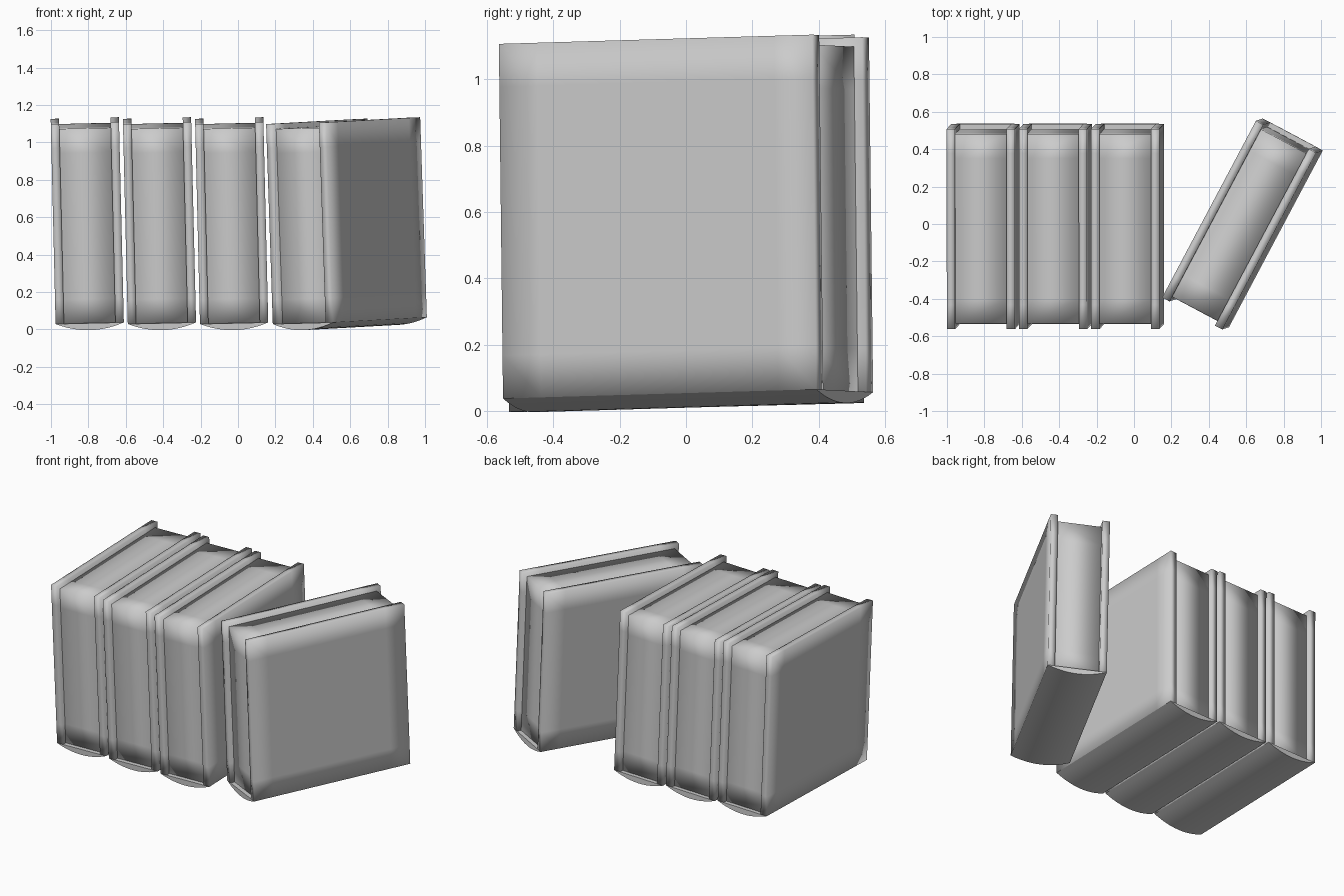
import bpy, bmesh, math
from mathutils import Matrix, Vector, Euler

cube = bpy.data.objects.get("Cube")
if cube:
    bpy.data.objects.remove(cube, do_unlink=True)

# One plain grey for everything
grey = bpy.data.materials.new("plain grey")
grey.use_nodes = True
colour = (0.6, 0.6, 0.6, 1)
grey.diffuse_color = colour
grey.node_tree.nodes["Principled BSDF"].inputs["Base Color"].default_value = colour

# Shared book proportions
WIDTH, DEPTH, HEIGHT = 0.365, 1.07, 1.07
COVER = 0.045
RECESS = 0.028
SPINE_DROP = 0.037
MARGIN = 0.13


def finish(bm, name, place):
    bmesh.ops.recalc_face_normals(bm, faces=bm.faces)
    mesh = bpy.data.meshes.new(name)
    bm.to_mesh(mesh)
    bm.free()
    mesh.materials.append(grey)
    obj = bpy.data.objects.new(name, mesh)
    bpy.context.collection.objects.link(obj)
    obj.matrix_world = place
    return obj


def soft_box(name, size, centre, place):
    """Box with support cuts near its edges, shaded smooth for soft borders."""
    bm = bmesh.new()
    bmesh.ops.create_cube(bm, size=1, matrix=Matrix.Diagonal((*size, 1)))
    for axis in (1, 2):
        normal = Vector((0, 0, 0))
        normal[axis] = 1
        for side in (-1, 1):
            bmesh.ops.bisect_plane(
                bm, geom=bm.verts[:] + bm.edges[:] + bm.faces[:],
                plane_co=normal * side * (size[axis] / 2 - MARGIN), plane_no=normal)
    bmesh.ops.translate(bm, verts=bm.verts, vec=centre)
    for face in bm.faces:
        face.smooth = True
    return finish(bm, name, place)


def spine(name, place):
    """Rounded binding: a shallow arc profile run along the depth."""
    bm = bmesh.new()
    steps = 12
    profile = []
    for i in range(steps + 1):
        t = 2 * i / steps - 1
        profile.append(bm.verts.new((t * WIDTH / 2, -DEPTH / 2,
                                     -HEIGHT / 2 - SPINE_DROP * (1 - t * t))))
    face = bm.faces.new(profile)
    run = bmesh.ops.extrude_face_region(bm, geom=[face])["geom"]
    verts = [v for v in run if isinstance(v, bmesh.types.BMVert)]
    bmesh.ops.translate(bm, verts=verts, vec=(0, DEPTH, 0))
    for f in bm.faces:
        f.smooth = len(f.verts) == 4
    for e in bm.edges:
        if len(e.link_faces) == 2:
            e.smooth = e.calc_face_angle(0) < math.radians(30)
    return finish(bm, name, place)


def book(prefix, x, y, turn):
    # Each book leans slightly back and sideways before it is turned
    lean = Euler((0.026, -0.024, math.radians(turn)), 'XYZ')
    place = Matrix.Translation((x, y, 0.582)) @ lean.to_matrix().to_4x4()
    for label, side in (("right", -1), ("left", 1)):
        soft_box(f"{prefix}_{label}_cover", (COVER, DEPTH, HEIGHT),
                 (side * (WIDTH - COVER) / 2, 0, 0), place)
    soft_box(f"{prefix}_pages",
             (WIDTH - 2 * COVER, DEPTH - 2 * RECESS, HEIGHT - RECESS),
             (0, 0, -RECESS / 2), place)
    spine(f"{prefix}_spine", place)


# Three books in a row, one turned aside
for i, prefix in enumerate(("first_book", "second_book", "third_book")):
    book(prefix, -0.806 + 0.386 * i, -0.013, 0)
book("turned_book", 0.58, 0.0, -28)
